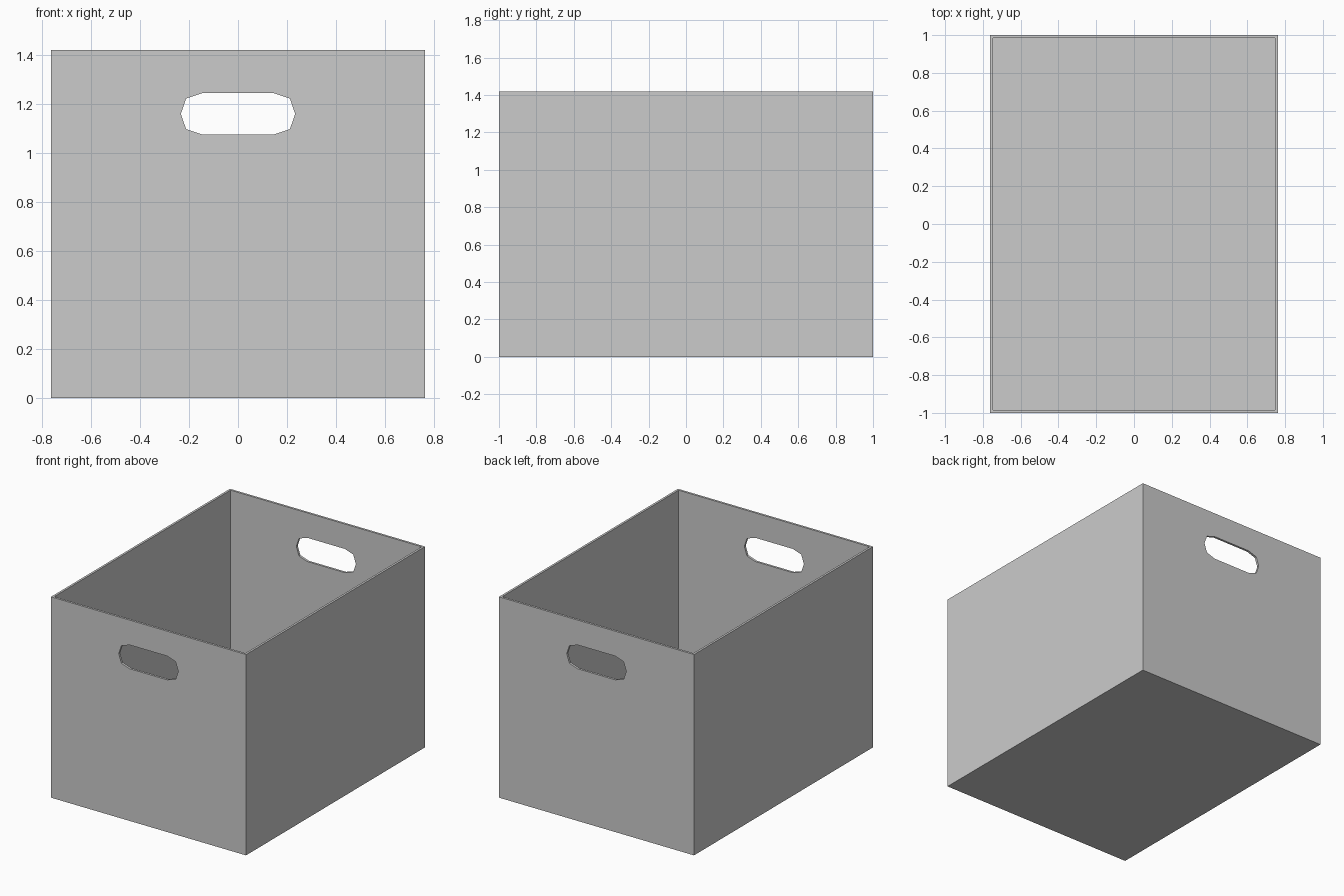
import bpy
import bmesh

WIDTH, DEPTH, HEIGHT, WALL = 1.526, 2.0, 1.42, 0.022

cube = bpy.data.objects.get("Cube")
if cube:
    bpy.data.objects.remove(cube, do_unlink=True)

grey = bpy.data.materials.new("plain grey")
grey.use_nodes = True
colour = (0.6, 0.6, 0.6, 1)
grey.diffuse_color = colour
grey.node_tree.nodes["Principled BSDF"].inputs["Base Color"].default_value = colour


def make_object(name, bm):
    bmesh.ops.recalc_face_normals(bm, faces=bm.faces)
    mesh = bpy.data.meshes.new(name)
    bm.to_mesh(mesh)
    bm.free()
    mesh.materials.append(grey)
    obj = bpy.data.objects.new(name, mesh)
    bpy.context.collection.objects.link(obj)
    return obj


# Open box: the top is inset to leave the rim, then pushed down to the floor
bm = bmesh.new()
bmesh.ops.create_cube(bm, size=1)
for v in bm.verts:
    v.co = (v.co.x * WIDTH, v.co.y * DEPTH, (v.co.z + 0.5) * HEIGHT)
top = max(bm.faces, key=lambda f: f.calc_center_median().z)
bmesh.ops.inset_region(bm, faces=[top], thickness=WALL)
inner = bmesh.ops.extrude_discrete_faces(bm, faces=[top])["faces"][0]
bmesh.ops.translate(bm, verts=inner.verts, vec=(0, 0, WALL - HEIGHT))
box = make_object("storage_box", bm)

# Hand hole cutter: an elongated ten-sided profile through both end walls
quarter = [(0.233, 0), (0.212, 0.062), (0.146, 0.084)]
right = [(x, -z) for x, z in quarter[:0:-1]] + quarter
profile = right + [(-x, -z) for x, z in right]
bm = bmesh.new()
face = bm.faces.new([bm.verts.new((x, -DEPTH, z + 1.16)) for x, z in profile])
ext = bmesh.ops.extrude_face_region(bm, geom=[face])["geom"]
moved = [g for g in ext if isinstance(g, bmesh.types.BMVert)]
bmesh.ops.translate(bm, verts=moved, vec=(0, 2 * DEPTH, 0))
cutter = make_object("hand_hole_cutter", bm)
cutter.hide_render = True
cutter.hide_set(True)

cut = box.modifiers.new("hand_holes", "BOOLEAN")
cut.operation = "DIFFERENCE"
cut.solver = "EXACT"
cut.object = cutter
